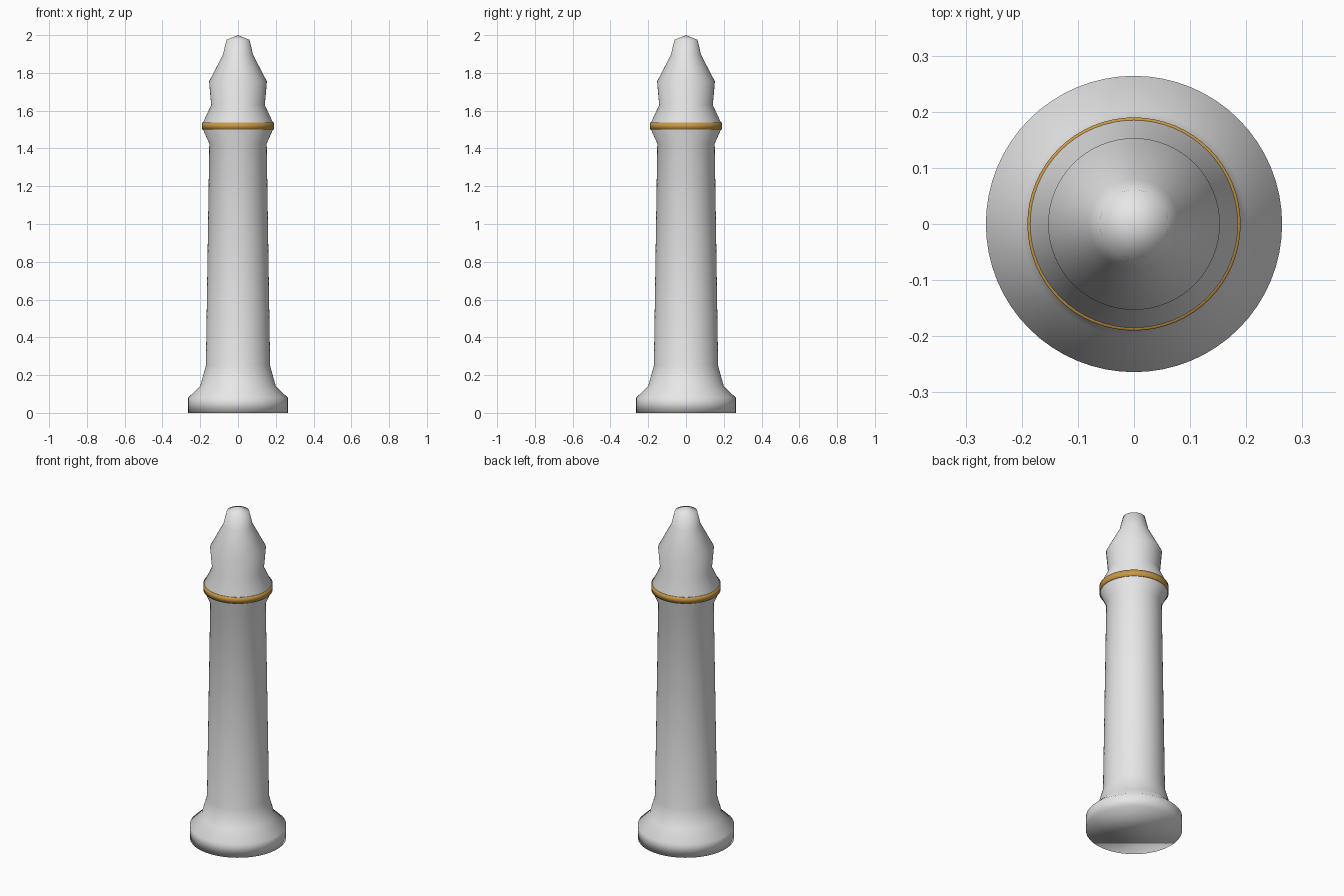
import bpy
import bmesh
from math import cos, sin, tau

default = bpy.data.objects.get("Cube")
if default:
    bpy.data.objects.remove(default, do_unlink=True)

SIDES = 64


def make_material(name, color):
    mat = bpy.data.materials.new(name)
    mat.use_nodes = True
    mat.diffuse_color = color
    bsdf = next(n for n in mat.node_tree.nodes if n.type == "BSDF_PRINCIPLED")
    bsdf.inputs["Base Color"].default_value = color
    return mat


def lathe(name, profile, mat, closed=False):
    """Revolve (radius, height) points about z; radius 0 gives a pole."""
    bm = bmesh.new()
    rings = []
    for r, z in profile:
        if r == 0:
            rings.append([bm.verts.new((0, 0, z))] * SIDES)
        else:
            rings.append([bm.verts.new((r * cos(tau * i / SIDES), r * sin(tau * i / SIDES), z))
                          for i in range(SIDES)])
    pairs = list(zip(rings, rings[1:]))
    if closed:
        pairs.append((rings[-1], rings[0]))
    else:
        bm.faces.new(rings[0][::-1])
    for low, high in pairs:
        for i in range(SIDES):
            j = (i + 1) % SIDES
            corners = dict.fromkeys((low[i], low[j], high[j], high[i]))
            bm.faces.new(list(corners))
    bmesh.ops.recalc_face_normals(bm, faces=bm.faces)
    mesh = bpy.data.meshes.new(name)
    bm.to_mesh(mesh)
    bm.free()
    mesh.shade_smooth()
    mesh.materials.append(mat)
    obj = bpy.data.objects.new(name, mesh)
    bpy.context.collection.objects.link(obj)
    return obj


white = make_material("white", (0.8, 0.8, 0.8, 1))
gold = make_material("gold", (0.58, 0.32, 0.06, 1))

# Turned body: flared foot, tapering shaft, collar and pointed finial
lathe("column_body", [
    (0.264, 0), (0.264, 0.08), (0.2, 0.142), (0.17, 0.25),
    (0.152, 1.425), (0.185, 1.5), (0.185, 1.538), (0.142, 1.63),
    (0.153, 1.755), (0.08, 1.895), (0.061, 1.975), (0, 2),
], white)

# Gold ring around the collar
lathe("collar_band", [(0.18, 1.5), (0.19, 1.5), (0.19, 1.538), (0.18, 1.538)], gold, closed=True)
